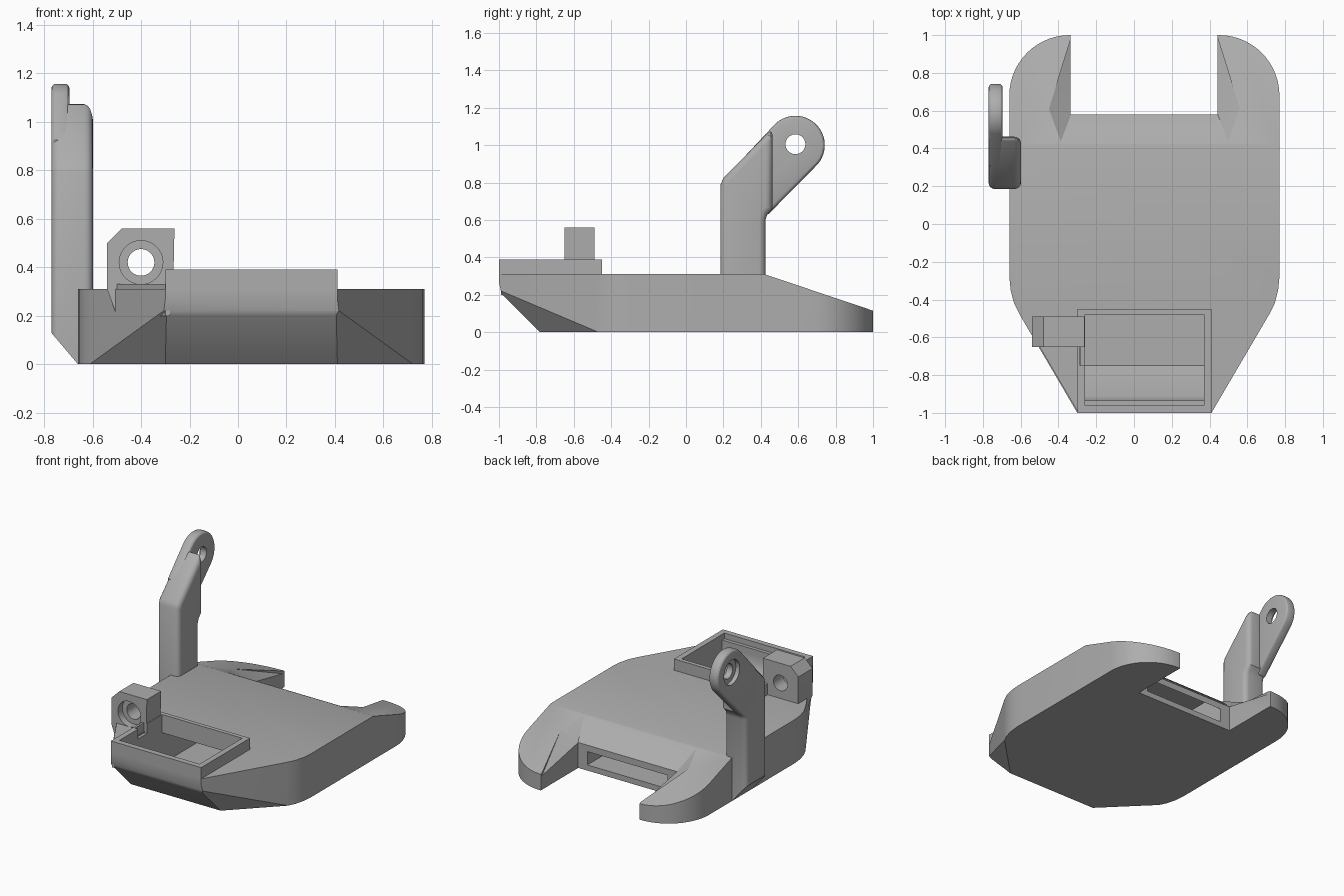
import bpy, bmesh, math
from mathutils import Vector

if "Cube" in bpy.data.objects:
    bpy.data.objects.remove(bpy.data.objects["Cube"], do_unlink=True)

grey = bpy.data.materials.new("plain_grey")
grey.use_nodes = True
grey.diffuse_color = (0.42, 0.42, 0.42, 1)
grey.node_tree.nodes["Principled BSDF"].inputs["Base Color"].default_value = (0.42, 0.42, 0.42, 1)

CX = 0.055  # the base is symmetric about this x


def finish(name, bm):
    bmesh.ops.recalc_face_normals(bm, faces=bm.faces)
    mesh = bpy.data.meshes.new(name)
    bm.to_mesh(mesh)
    bm.free()
    mesh.materials.append(grey)
    obj = bpy.data.objects.new(name, mesh)
    bpy.context.collection.objects.link(obj)
    return obj


def prism_bm(points, axis, lo, hi):
    """Extrude a 2D outline along an axis; the outline uses the other two axes in order."""
    bm = bmesh.new()

    def place(p, d):
        c = list(p)
        c.insert("xyz".index(axis), d)
        return bm.verts.new(c)
    a = [place(p, lo) for p in points]
    b = [place(p, hi) for p in points]
    bm.faces.new(a)
    bm.faces.new(b[::-1])
    for i in range(len(a)):
        j = (i + 1) % len(a)
        bm.faces.new((a[i], b[i], b[j], a[j]))
    bmesh.ops.recalc_face_normals(bm, faces=bm.faces)
    return bm


def prism(name, points, axis, lo, hi):
    return finish(name, prism_bm(points, axis, lo, hi))


def box(name, x0, x1, y0, y1, z0, z1):
    return prism(name, [(x0, y0), (x1, y0), (x1, y1), (x0, y1)], "z", z0, z1)


def disc(name, centre, radius, axis, lo, hi):
    turn = [math.tau * i / 40 for i in range(40)]
    return prism(name, [(centre[0] + radius * math.cos(t), centre[1] + radius * math.sin(t))
                        for t in turn], axis, lo, hi)


def slice_off(bm, point, normal):
    """Remove everything on the outer side of a plane and cap the cut."""
    geom = bm.verts[:] + bm.edges[:] + bm.faces[:]
    cut = bmesh.ops.bisect_plane(bm, geom=geom, plane_co=point, plane_no=normal, clear_outer=True)
    edges = [e for e in cut["geom_cut"] if isinstance(e, bmesh.types.BMEdge)]
    bmesh.ops.contextual_create(bm, geom=edges)
    bmesh.ops.recalc_face_normals(bm, faces=bm.faces)


def apply(obj, mod):
    bpy.context.view_layer.objects.active = obj
    bpy.ops.object.modifier_apply(modifier=mod.name)


def carve(obj, cutters):
    for c in cutters:
        mod = obj.modifiers.new("cut", "BOOLEAN")
        mod.operation = "DIFFERENCE"
        mod.solver = "EXACT"
        mod.object = c
        apply(obj, mod)


def bevel(obj, width, segments=4, angle=50):
    mod = obj.modifiers.new("round", "BEVEL")
    mod.width = width
    mod.segments = segments
    mod.limit_method = "ANGLE"
    mod.angle_limit = math.radians(angle)
    apply(obj, mod)


# Base: plan outline, then sloped rear top, curved nose and chin facets
half = [(0.355, -1), (0.66, -0.48), (0.69, -0.42), (0.708, -0.35), (0.715, -0.28)]
half += [(0.395 + 0.32 * math.cos(t), 0.68 + 0.32 * math.sin(t))
         for t in [math.pi / 2 * i / 14 for i in range(15)]]
outline = [(CX + x, y) for x, y in half] + [(CX - x, y) for x, y in reversed(half)]
bm = prism_bm(outline, "z", 0, 0.31)
slice_off(bm, (0, 0.42, 0.31), (0, 0.195, 0.58))
slice_off(bm, (0, -0.78, 0), (0, -1, -1))
slice_off(bm, (0, -0.985, 0.21), (0, -1, -0.5))
slice_off(bm, (0, -0.994, 0.24), (0, -1, -0.22))
for s in (1, -1):
    p = [Vector((CX + s * x, y, z)) for x, y, z in
         [(0.355, -0.985, 0.21), (0.355, -0.78, 0), (0.675, -0.46, 0)]]
    n = (p[1] - p[0]).cross(p[2] - p[1])
    slice_off(bm, p[1], n if n.z < 0 else -n)
base = finish("base", bm)

# Rear notch with flared, sloping walls
notch = box("notch_cutter", -0.335, 0.442, 0.58, 1.2, -0.2, 0.6)
bm = bmesh.new()
for s in (1, -1):
    for x, y, z in [(0.445, 0.43, 0.31), (0.505, 0.61, 0.246), (0.388, 0.985, 0.12)]:
        bm.verts.new((CX + s * x, y, z))
        bm.verts.new((CX + s * x, y, 0.6))
    for y, z in [(0.581, 0.18), (0.985, 0.1)]:
        bm.verts.new((CX + s * 0.388, y, z))
hull = bmesh.ops.convex_hull(bm, input=bm.verts)
flare = finish("flare_cutter", bm)

# Hollow running from the front pocket to the rear notch
hollow = prism("hollow_cutter", [(-0.935, 0.6), (-0.935, 0.25), (-0.91, 0.2), (-0.75, 0.04),
                                 (0.7, 0.04), (0.7, 0.12), (0.58, 0.135), (0.42, 0.26),
                                 (-0.48, 0.26), (-0.48, 0.6)], "x", -0.26, 0.37)
carve(base, [notch, flare, hollow])

# Raised rim around the pocket
rim = box("pocket_rim", -0.3, 0.41, -1, -0.45, 0.28, 0.39)
ledge = box("ledge_cutter", -0.26, 0.37, -0.96, -0.48, 0.35, 0.6)
step = box("step_cutter", -0.285, -0.2, -0.75, -0.65, 0.32, 0.6)
carve(rim, [hollow, ledge, step])

# Pivot block beside the pocket
block = prism("pivot_block", [(-0.5, 0.2), (-0.27, 0.2), (-0.262, 0.56), (-0.48, 0.56),
                              (-0.54, 0.5), (-0.54, 0.31)], "y", -0.65, -0.49)
bore = disc("bore_cutter", (-0.4, 0.42), 0.055, "y", -1, 0)
seat = disc("seat_cutter", (-0.4, 0.42), 0.09, "y", -0.8, -0.6)
carve(block, [bore, seat, hollow])
gusset = prism("block_gusset", [(-0.5, -0.65), (-0.3, -0.99), (-0.28, -0.99), (-0.28, -0.64),
                                (-0.5, -0.64)], "z", 0.2, 0.33)

# Upright arm, chamfered underneath where it meets the base
arm = prism("arm", [(0.185, -0.1), (0.425, -0.1), (0.425, 0.6), (0.435, 0.63), (0.462, 0.66),
                    (0.462, 1.09), (0.2, 0.825), (0.185, 0.79)], "x", -0.77, -0.598)
bevel(arm, 0.035)
bm = bmesh.new()
bm.from_mesh(arm.data)
slice_off(bm, (0, 0, 0), (0, 0, -1))
slice_off(bm, (-0.66, 0, 0), (-0.13, 0, -0.11))
bm.to_mesh(arm.data)
bm.free()

# Thin lug at the top of the arm, with a rounded tip and a counterbored hole
tip = [(0.585 + 0.157 * math.cos(t), 1.0 + 0.157 * math.sin(t))
       for t in [math.radians(-40 + 173 * i / 24) for i in range(25)]]
lug = prism("arm_lug", [(0.3, 0.7), (0.43, 0.62)] + tip + [(0.3, 0.925)], "x", -0.77, -0.695)
bevel(lug, 0.02, 3, 60)
pin = disc("pin_cutter", (0.585, 1.005), 0.053, "x", -1, 0)
recess = disc("recess_cutter", (0.585, 1.005), 0.088, "x", -1, -0.74)
carve(lug, [pin, recess])

for c in (notch, flare, hollow, ledge, step, bore, seat, pin, recess):
    bpy.data.objects.remove(c, do_unlink=True)

# Smooth the rounded parts and keep hard edges crisp
for obj in (base, rim, block, gusset, arm, lug):
    bpy.ops.object.select_all(action="DESELECT")
    obj.select_set(True)
    bpy.context.view_layer.objects.active = obj
    bpy.ops.object.shade_smooth_by_angle(angle=math.radians(28))
